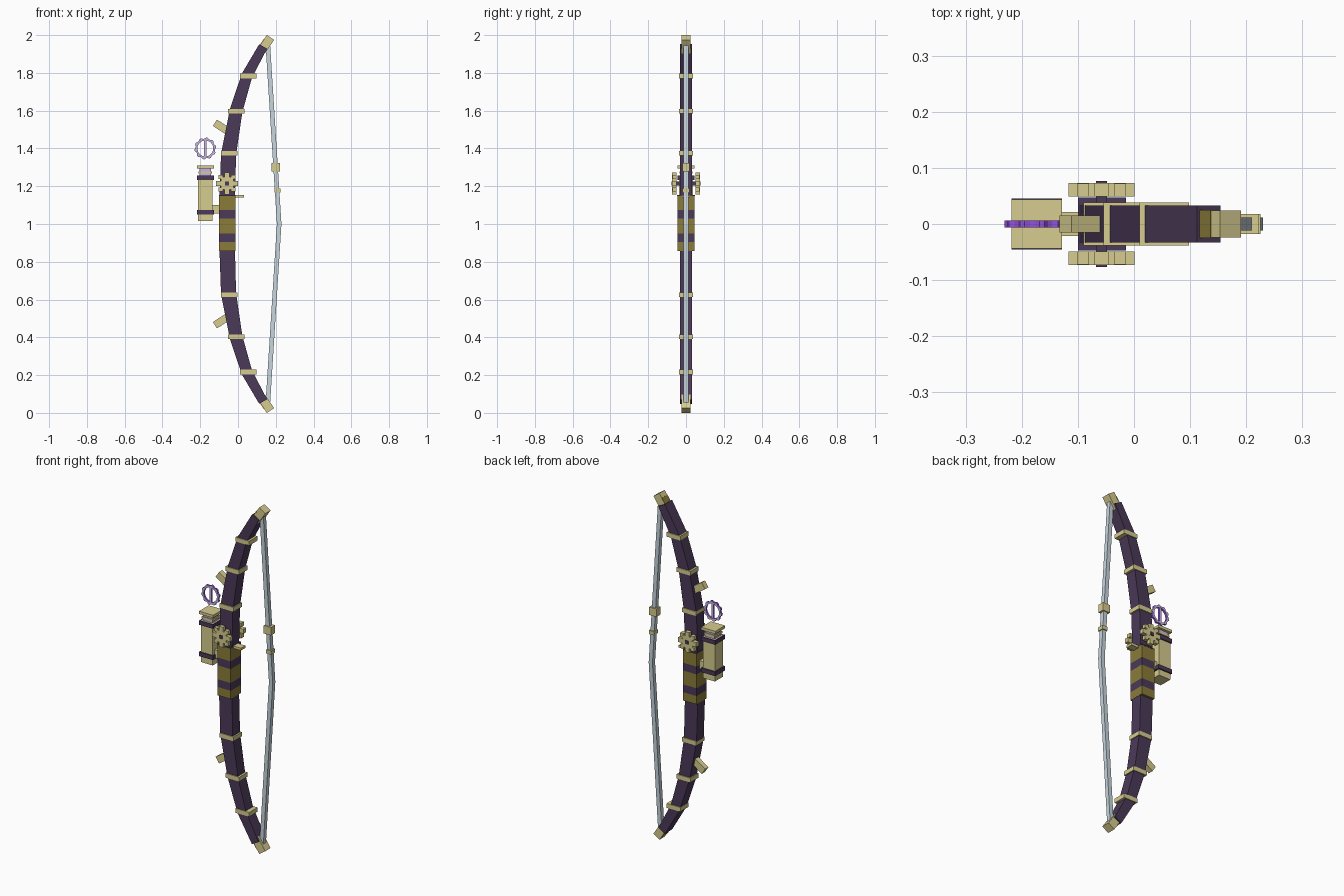
import bpy, bmesh, math
from mathutils import Matrix, Vector

if "Cube" in bpy.data.objects:
    bpy.data.objects.remove(bpy.data.objects["Cube"])


def material(name, srgb):
    m = bpy.data.materials.new(name)
    col = [(c / 255) ** 2.2 for c in srgb] + [1]
    m.use_nodes = True
    m.diffuse_color = col
    m.node_tree.nodes["Principled BSDF"].inputs["Base Color"].default_value = col
    return m


PURPLE = material("dark purple", (76, 60, 88))
GOLD = material("pale gold", (214, 203, 142))
OLIVE = material("olive leather", (138, 123, 60))
STEEL = material("string grey", (198, 212, 220))
VIOLET = material("bright violet", (146, 82, 222))
LILAC = material("pale lilac", (200, 178, 232))


def finish(name, bm, mat, side_mat=None):
    """Make the object; side_mat colours the faces that do not face front or back."""
    bmesh.ops.recalc_face_normals(bm, faces=bm.faces)
    bm.normal_update()
    if side_mat:
        for f in bm.faces:
            f.material_index = int(abs(f.normal.y) < 0.5)
    me = bpy.data.meshes.new(name)
    bm.to_mesh(me)
    bm.free()
    me.materials.append(mat)
    if side_mat:
        me.materials.append(side_mat)
    ob = bpy.data.objects.new(name, me)
    bpy.context.scene.collection.objects.link(ob)
    return ob


def box(name, centre, size, mat, lean=0, side_mat=None):
    """Box whose top leans towards +x by the given degrees."""
    bm = bmesh.new()
    bmesh.ops.create_cube(bm, size=1)
    bm.transform(Matrix.Translation(centre) @ Matrix.Rotation(math.radians(lean), 4, "Y")
                 @ Matrix.Diagonal((*size, 1)))
    return finish(name, bm, mat, side_mat)


def ribbon(name, path, depth, mat):
    """Bar of rectangular section along (x, z, half width) stations."""
    left, right = [], []
    for i, (x, z, w) in enumerate(path):
        a, b = path[max(i - 1, 0)], path[min(i + 1, len(path) - 1)]
        d = Vector((b[0] - a[0], b[1] - a[1])).normalized()
        left.append((x - d.y * w, z + d.x * w))
        right.append((x + d.y * w, z - d.x * w))
    bm = bmesh.new()
    rings = [[bm.verts.new((p[0], y, p[1])) for p, y in
              ((l, -depth), (r, -depth), (r, depth), (l, depth))]
             for l, r in zip(left, right)]
    for a, b in zip(rings, rings[1:]):
        for k in range(4):
            n = (k + 1) % 4
            bm.faces.new((a[k], a[n], b[n], b[k]))
    bm.faces.new(rings[0])
    bm.faces.new(rings[-1])
    return finish(name, bm, mat)


# Bow limbs, one continuous curve mirrored about mid height
upper = [(-0.050, 0.37, 0.040), (-0.010, 0.60, 0.034),
         (0.047, 0.785, 0.029), (0.133, 0.940, 0.024)]
limb = [(x, 1 - z, w) for x, z, w in reversed(upper)]
limb += [(-0.057, 0.86, 0.041), (-0.057, 1.14, 0.041)]
limb += [(x, 1 + z, w) for x, z, w in upper]
ribbon("bow_limbs", limb, 0.033, PURPLE)

# Tips, collars and spurs on both limbs
for label, s in (("upper", 1), ("lower", -1)):
    box(label + "_tip", (0.148, 0, 1 + s * 0.952), (0.046, 0.049, 0.086), GOLD, s * 34)
    # Olive inlay on the outer face of the tip
    box(label + "_tip_inlay", (0.125, 0, 1 + s * 0.958), (0.004, 0.050, 0.046), OLIVE, s * 34)
    for i, (x, z) in enumerate(((-0.046, 0.374), (-0.010, 0.597), (0.054, 0.783))):
        box(f"{label}_collar_{i + 1}", (x, 0, 1 + s * z), (0.088, 0.076, 0.025), GOLD)
    box(label + "_spur", (-0.090, 0, 1 + s * 0.515), (0.077, 0.03, 0.04), GOLD, s * 33)

# String with its beads
ribbon("bow_string", [(0.158, 0.05, 0.012), (0.218, 1.0, 0.012), (0.158, 1.95, 0.012)],
       0.012, STEEL)
box("string_bead", (0.200, 0, 1.30), (0.046, 0.036, 0.046), GOLD)
box("string_nock", (0.209, 0, 1.177), (0.032, 0.036, 0.022), GOLD)

# Grip with alternating wraps
cuts = (0.857, 0.905, 0.95, 1.03, 1.075, 1.148)
for i, (a, b) in enumerate(zip(cuts, cuts[1:])):
    box(f"grip_wrap_{i + 1}", (-0.057, 0, (a + b) / 2), (0.085, 0.092, b - a),
        PURPLE if i % 2 else OLIVE)
box("grip_top_plate", (-0.057, 0, 1.150), (0.085, 0.094, 0.006), PURPLE)
box("arrow_shelf", (0.005, 0, 1.147), (0.056, 0.04, 0.014), GOLD)

# Blocky side gears on a shared axle: two crossed bars, a core and corner teeth
GX, GZ = -0.058, 1.215
for label, s in (("front", -1), ("back", 1)):
    y = s * 0.061
    box(label + "_gear_bar", (GX, y, GZ), (0.117, 0.024, 0.026), GOLD)
    box(label + "_gear_post", (GX, y, GZ), (0.026, 0.024, 0.117), GOLD)
    box(label + "_gear_core", (GX, y, GZ), (0.066, 0.0236, 0.066), GOLD)
    for i, (cx, cz) in enumerate(((-1, -1), (-1, 1), (1, -1), (1, 1))):
        box(f"{label}_gear_tooth_{i + 1}", (GX + cx * 0.033, y, GZ + cz * 0.033),
            (0.022, 0.0232, 0.022), GOLD)
box("gear_axle", (GX, 0, GZ), (0.02, 0.154, 0.02), PURPLE)

# Canister beside the grip
CX = -0.173
box("canister_body", (CX, 0, 1.136), (0.076, 0.076, 0.24), GOLD)
for i, z in enumerate((1.063, 1.244)):
    box(f"canister_band_{i + 1}", (CX, 0, z), (0.09, 0.09, 0.024), PURPLE)
box("canister_neck", (CX, 0, 1.275), (0.06, 0.06, 0.04), LILAC)
box("canister_shoulder", (CX, 0, 1.273), (0.07, 0.07, 0.012), GOLD)
box("canister_cap", (CX, 0, 1.302), (0.09, 0.088, 0.016), GOLD)
box("canister_bracket", (-0.115, 0, 1.078), (0.05, 0.042, 0.046), GOLD)

# Floating toothed ring with a centre bar, pale faces and vivid edges
bm = bmesh.new()
count = 40
loops = []
for y in (-0.006, 0.006):
    for inner in (False, True):
        loop = []
        for i in range(count):
            a = 2 * math.pi * (i + 0.5) / count
            r = 0.042 if inner else (0.058 if i % 4 < 2 else 0.052)
            loop.append(bm.verts.new((CX + r * math.cos(a), y, 1.4 + r * math.sin(a))))
        loops.append(loop)
fo, fi, bo, bi = loops
for a, b in ((fo, fi), (fi, bi), (bi, bo), (bo, fo)):
    for i in range(count):
        j = (i + 1) % count
        bm.faces.new((a[i], a[j], b[j], b[i]))
finish("floating_ring", bm, LILAC, VIOLET)
box("ring_bar", (CX, 0, 1.4), (0.014, 0.01, 0.09), LILAC, side_mat=VIOLET)
